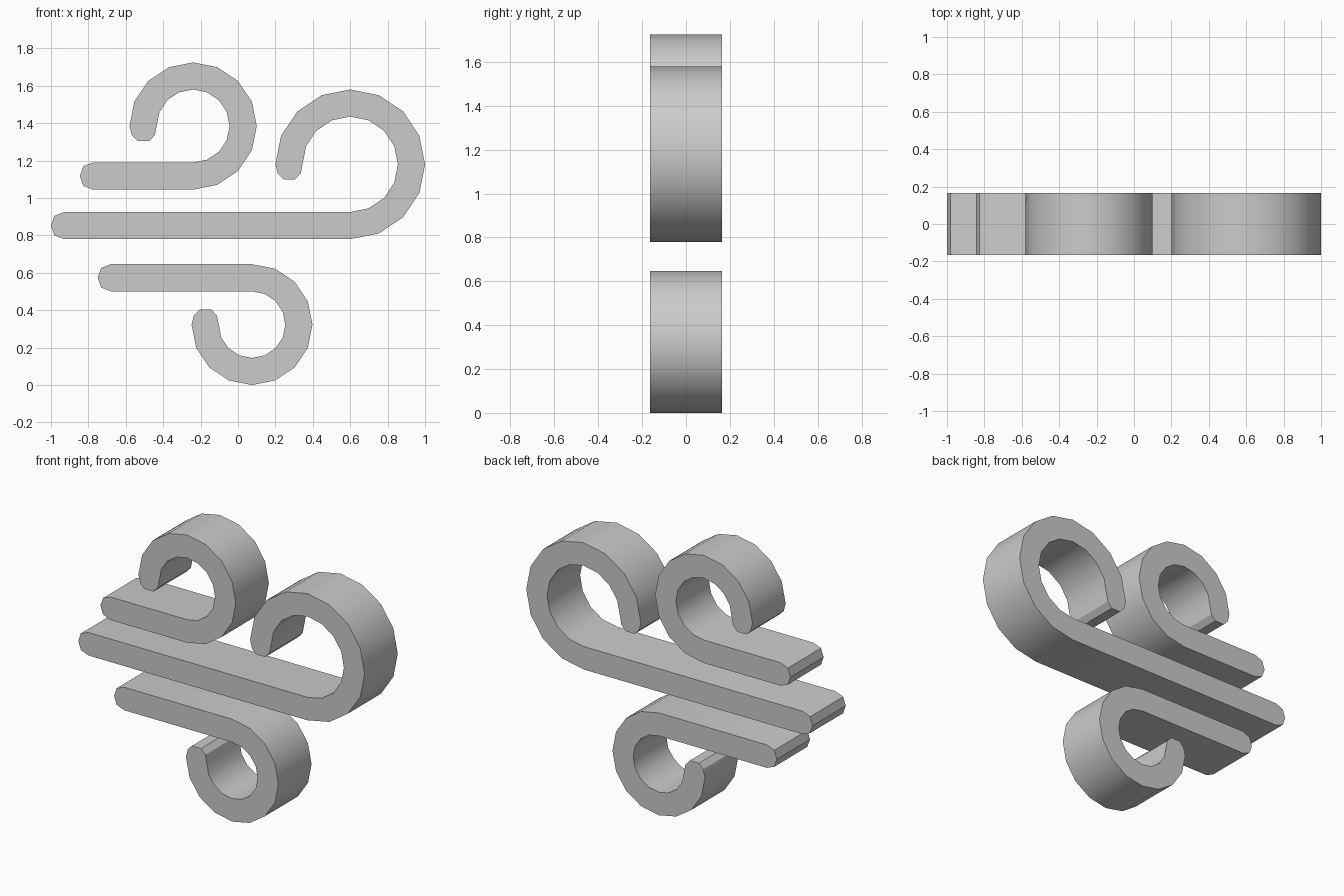
import bpy, bmesh
from math import cos, sin, radians

cube = bpy.data.objects.get("Cube")
if cube:
    bpy.data.objects.remove(cube, do_unlink=True)

DEPTH = 0.33   # thickness along y
HALF = 0.0725  # half width of each stroke

grey = bpy.data.materials.new("light_grey")
grey.use_nodes = True
colour = (0.6, 0.6, 0.6, 1)
grey.diffuse_color = colour
bsdf = next(n for n in grey.node_tree.nodes if n.type == 'BSDF_PRINCIPLED')
bsdf.inputs["Base Color"].default_value = colour


def arc(radius, angles):
    return [(radius * cos(radians(a)), radius * sin(radians(a))) for a in angles]


def gust(name, cx, cz, outer, bar_end, flip=1):
    """Straight bar running into a three-quarter curl; flip=-1 curls downward."""
    inner = outer - 2 * HALF
    mid = outer - HALF
    steps = [-90 + 22.5 * i for i in range(13)]
    end = bar_end - cx

    # Outer curl, curl tip, inner curl, then the rounded bar end
    outline = arc(outer, steps)
    tip = [(-0.06, -0.05), (-0.03, -0.08), (0.033, -0.08), (0.063, -0.048)]
    outline += [(x - mid, z) for x, z in tip]
    outline += arc(inner, reversed(steps))
    cap = [(0.07, HALF), (0.018, 0.052), (0, 0), (0.018, -0.052), (0.07, -HALF)]
    outline += [(end + x, z - mid) for x, z in cap]

    # Extrude the outline through the depth
    bm = bmesh.new()
    verts = [bm.verts.new((cx + x, -DEPTH / 2, cz + flip * z)) for x, z in outline]
    face = bm.faces.new(verts)
    result = bmesh.ops.extrude_face_region(bm, geom=[face], use_keep_orig=True)
    back = [v for v in result["geom"] if isinstance(v, bmesh.types.BMVert)]
    bmesh.ops.translate(bm, verts=back, vec=(0, DEPTH, 0))
    bmesh.ops.recalc_face_normals(bm, faces=bm.faces)
    mesh = bpy.data.meshes.new(name)
    bm.to_mesh(mesh)
    bm.free()
    mesh.materials.append(grey)

    obj = bpy.data.objects.new(name, mesh)
    bpy.context.collection.objects.link(obj)
    bpy.ops.object.select_all(action='DESELECT')
    obj.select_set(True)
    bpy.context.view_layer.objects.active = obj
    bpy.ops.object.shade_smooth_by_angle(angle=radians(30))


gust("upper_gust", -0.24, 1.385, 0.34, -0.845)
gust("middle_gust", 0.6, 1.18, 0.4, -1.0)
gust("lower_gust", 0.075, 0.323, 0.323, -0.75, flip=-1)
